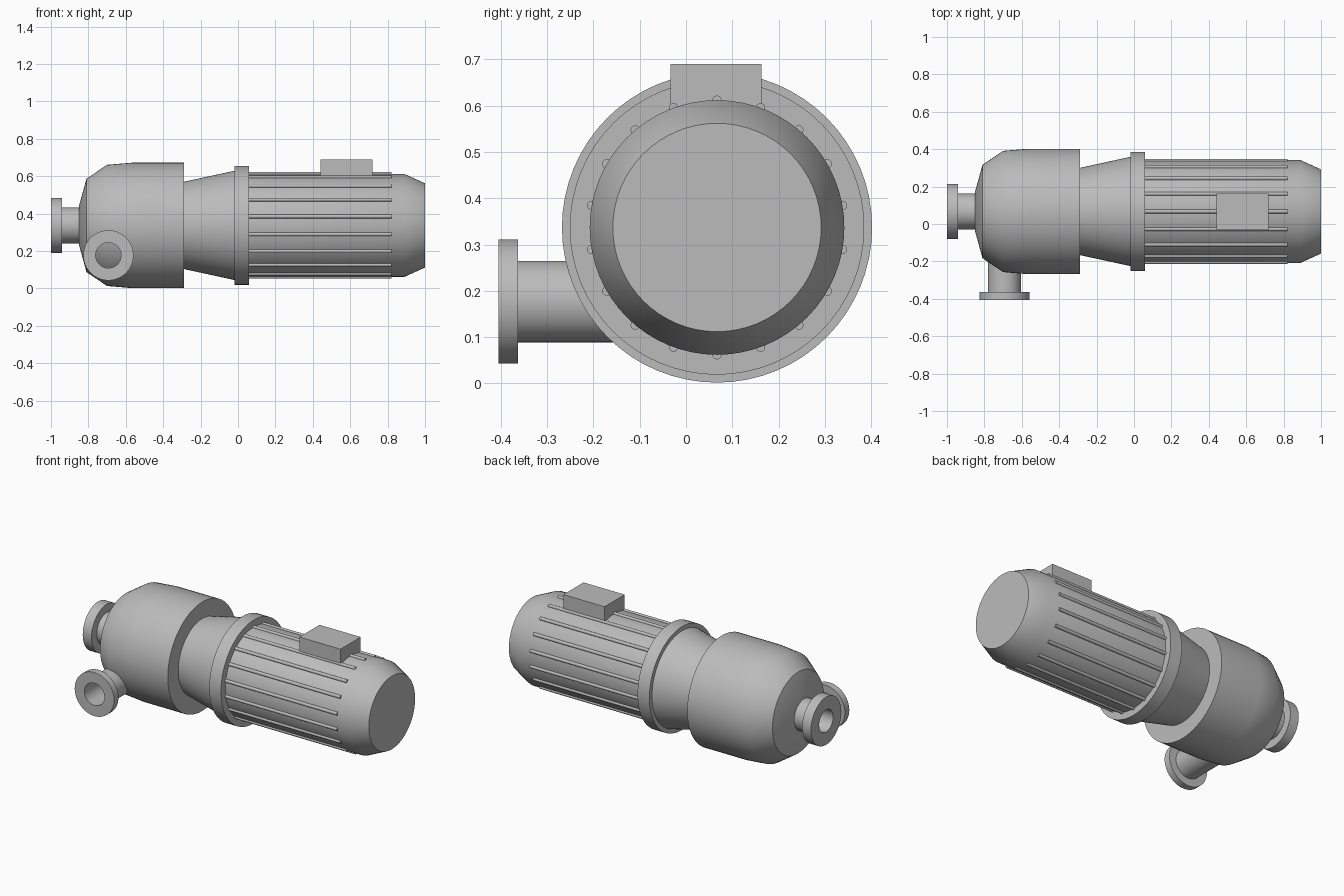
import bpy, bmesh
from math import radians, sin, cos, pi
from mathutils import Vector, Matrix

cube = bpy.data.objects.get("Cube")
if cube:
    bpy.data.objects.remove(cube, do_unlink=True)

AXIS = Vector((0, 0.067, 0.337))    # centre line of the machine

metal = bpy.data.materials.new("grey metal")
metal.use_nodes = True
grey = (0.5, 0.5, 0.5, 1)
metal.diffuse_color = grey
metal.node_tree.nodes["Principled BSDF"].inputs["Base Color"].default_value = grey


def finish(name, bm):
    bmesh.ops.remove_doubles(bm, verts=bm.verts, dist=1e-5)
    bmesh.ops.recalc_face_normals(bm, faces=bm.faces)
    mesh = bpy.data.meshes.new(name)
    bm.to_mesh(mesh)
    bm.free()
    mesh.materials.append(metal)
    obj = bpy.data.objects.new(name, mesh)
    bpy.context.collection.objects.link(obj)
    bpy.ops.object.select_all(action='DESELECT')
    obj.select_set(True)
    bpy.context.view_layer.objects.active = obj
    bpy.ops.object.shade_smooth_by_angle(angle=radians(36))
    return obj


def turned(name, profile, centre=AXIS, turn=None, closed=False, sides=64):
    """Lathe (x, radius) points round the x axis, then turn and place the part."""
    bm = bmesh.new()
    verts = [bm.verts.new((x, 0, r)) for x, r in profile]
    edges = [bm.edges.new(pair) for pair in zip(verts, verts[1:])]
    if closed:
        edges.append(bm.edges.new((verts[-1], verts[0])))
    bmesh.ops.spin(bm, geom=verts + edges, cent=(0, 0, 0), axis=(1, 0, 0),
                   angle=2 * pi, steps=sides, use_merge=True)
    if turn:
        bm.transform(turn)
    bm.transform(Matrix.Translation(centre))
    return finish(name, bm)


# Pump casing, adapter cone and mounting flange
turned("pump_casing", [(-0.85, 0), (-0.85, 0.105), (-0.81, 0.25), (-0.70, 0.324),
                       (-0.57, 0.335), (-0.29, 0.335), (-0.29, 0)])
turned("adapter_cone", [(-0.30, 0), (-0.30, 0.231), (-0.01, 0.294), (-0.01, 0)])
turned("motor_flange", [(-0.02, 0), (-0.02, 0.318), (0.06, 0.318), (0.06, 0)])

# Motor housing with tapered end
turned("motor_housing", [(0.05, 0), (0.05, 0.275), (0.89, 0.275), (1, 0.225), (1, 0)])

# Round cooling ribs along the motor
bm = bmesh.new()
for i in range(18):
    a = i * 2 * pi / 18 + radians(10)
    place = (Matrix.Translation(AXIS + Vector((0.44, 0.275 * cos(a), 0.275 * sin(a))))
             @ Matrix.Rotation(pi / 2, 4, 'Y'))
    bmesh.ops.create_cone(bm, cap_ends=True, segments=16, radius1=0.01,
                          radius2=0.01, depth=0.76, matrix=place)
finish("cooling_ribs", bm)

# Terminal box on top
bm = bmesh.new()
bmesh.ops.create_cube(bm, size=1, matrix=Matrix.Translation((0.58, 0.065, 0.64))
                      @ Matrix.Diagonal((0.28, 0.196, 0.10, 1)))
finish("terminal_box", bm)

# Hollow flanged pipes: inlet at the end, outlet at the front
turned("inlet_pipe", [(-1, 0.068), (-1, 0.147), (-0.94, 0.147), (-0.94, 0.096),
                      (-0.845, 0.096), (-0.845, 0.068)], closed=True)
turned("outlet_pipe", [(-0.405, 0.068), (-0.405, 0.134), (-0.363, 0.134),
                       (-0.363, 0.088), (-0.08, 0.088), (-0.08, 0.068)],
       centre=Vector((-0.693, 0, 0.177)), turn=Matrix.Rotation(pi / 2, 4, 'Z'),
       closed=True)
